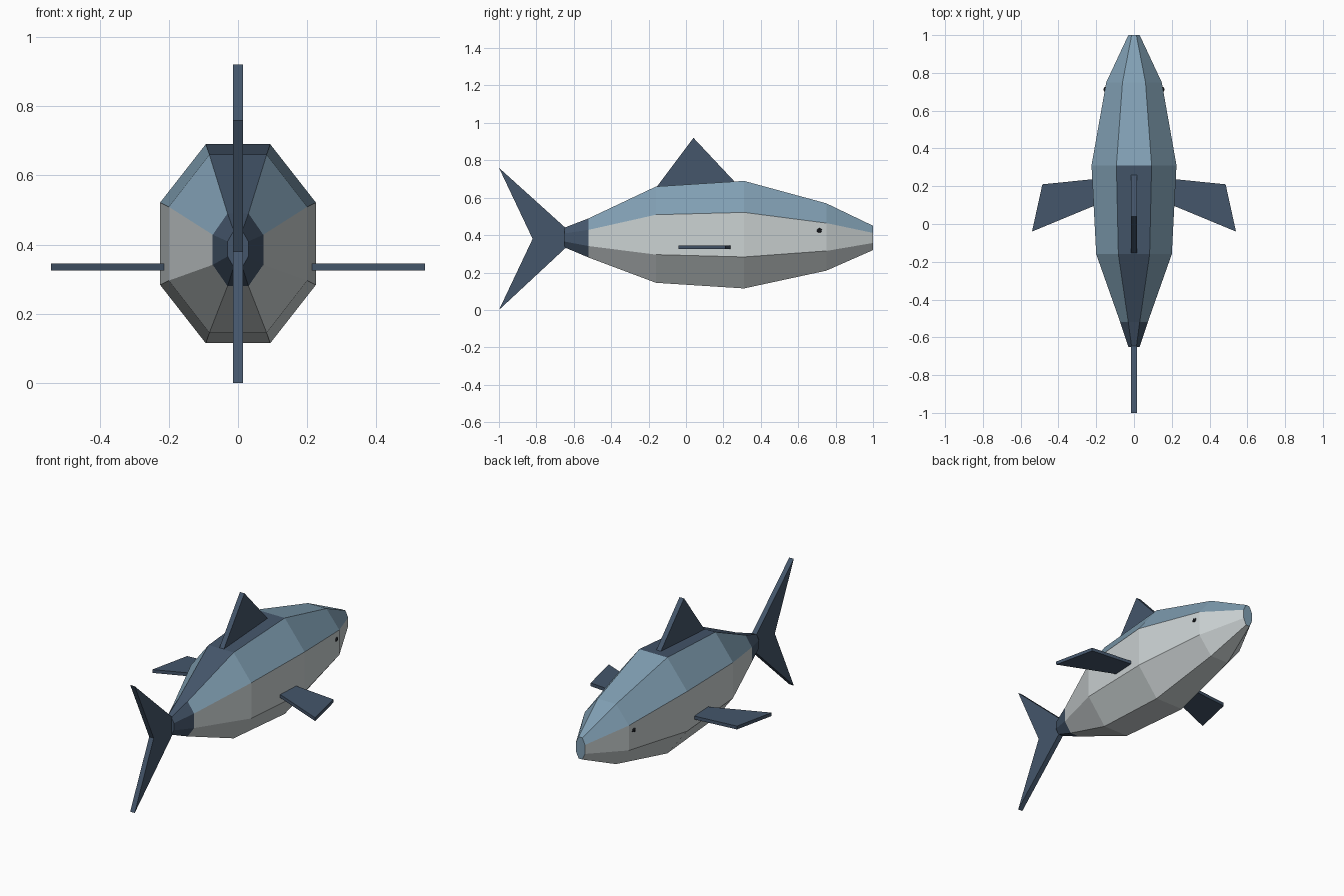
import bpy, bmesh, math
from mathutils import Vector

cube = bpy.data.objects.get("Cube")
if cube:
    bpy.data.objects.remove(cube, do_unlink=True)


def material(name, rgb):
    m = bpy.data.materials.new(name)
    m.use_nodes = True
    m.diffuse_color = (*rgb, 1)
    m.node_tree.nodes["Principled BSDF"].inputs["Base Color"].default_value = (*rgb, 1)
    return m


back_blue = material("back blue", (0.22, 0.35, 0.455))
belly_grey = material("belly grey", (0.60, 0.645, 0.65))
fin_slate = material("fin slate", (0.058, 0.092, 0.145))
eye_black = material("eye black", (0.015, 0.018, 0.024))


def finish(name, bm, *mats):
    bmesh.ops.recalc_face_normals(bm, faces=bm.faces)
    mesh = bpy.data.meshes.new(name)
    bm.to_mesh(mesh)
    bm.free()
    for m in mats:
        mesh.materials.append(m)
    obj = bpy.data.objects.new(name, mesh)
    bpy.context.collection.objects.link(obj)
    return obj


def plate(name, outline, offset, mat):
    """Flat fin: an outline extruded along the offset vector."""
    bm = bmesh.new()
    face = bm.faces.new([bm.verts.new(p) for p in outline])
    new = bmesh.ops.extrude_face_region(bm, geom=[face])["geom"]
    bmesh.ops.translate(bm, vec=Vector(offset),
                        verts=[v for v in new if isinstance(v, bmesh.types.BMVert)])
    return finish(name, bm, mat)


# Body: octagonal rings as (y, half width, bottom, top), tail to snout
rings = [(-0.65, 0.03, 0.335, 0.44), (-0.52, 0.073, 0.28, 0.49),
         (-0.16, 0.2, 0.145, 0.66), (0.31, 0.225, 0.115, 0.69),
         (0.75, 0.147, 0.21, 0.57), (1.0, 0.03, 0.32, 0.45)]
SIDES = 8
bm = bmesh.new()
loops = []
for y, half, low, high in rings:
    loop = []
    for k in range(SIDES):
        a = math.tau * (k + 0.5) / SIDES
        s = 1 / math.cos(math.pi / SIDES)
        loop.append(bm.verts.new((half * s * math.cos(a), y,
                                  (low + high) / 2 + (high - low) / 2 * s * math.sin(a))))
    loops.append(loop)
for r in range(len(loops) - 1):
    for k in range(SIDES):
        n = (k + 1) % SIDES
        f = bm.faces.new((loops[r][k], loops[r][n], loops[r + 1][n], loops[r + 1][k]))
        # Blue back, grey belly, slate tail root and slate ridge strip
        f.material_index = 0 if k < 3 else 1
        if r == 0 or (k == 1 and r < 3):
            f.material_index = 2
bm.faces.new(loops[0]).material_index = 2
bm.faces.new(loops[-1]).material_index = 0
finish("body", bm, back_blue, belly_grey, fin_slate)

# Upright fins
T = 0.015
plate("dorsal_fin", [(-T, y, z) for y, z in
                     ((-0.17, 0.64), (0.04, 0.92), (0.27, 0.675))], (2 * T, 0, 0), fin_slate)
plate("tail_fin", [(-T, y, z) for y, z in
                   ((-1, 0.76), (-0.64, 0.435), (-0.64, 0.335), (-1, 0), (-0.82, 0.38))],
      (2 * T, 0, 0), fin_slate)

# Paired side fins and eyes
for side, s in (("left", 1), ("right", -1)):
    plate(side + "_side_fin", [(s * x, y, 0.325) for x, y in
                               ((0.19, 0.24), (0.485, 0.21), (0.54, -0.04), (0.19, 0.105))],
          (0, 0, 0.02), fin_slate)
    bm = bmesh.new()
    bmesh.ops.create_icosphere(bm, subdivisions=1, radius=0.017)
    bmesh.ops.translate(bm, verts=bm.verts, vec=(s * 0.147, 0.712, 0.425))
    finish(side + "_eye", bm, eye_black)
